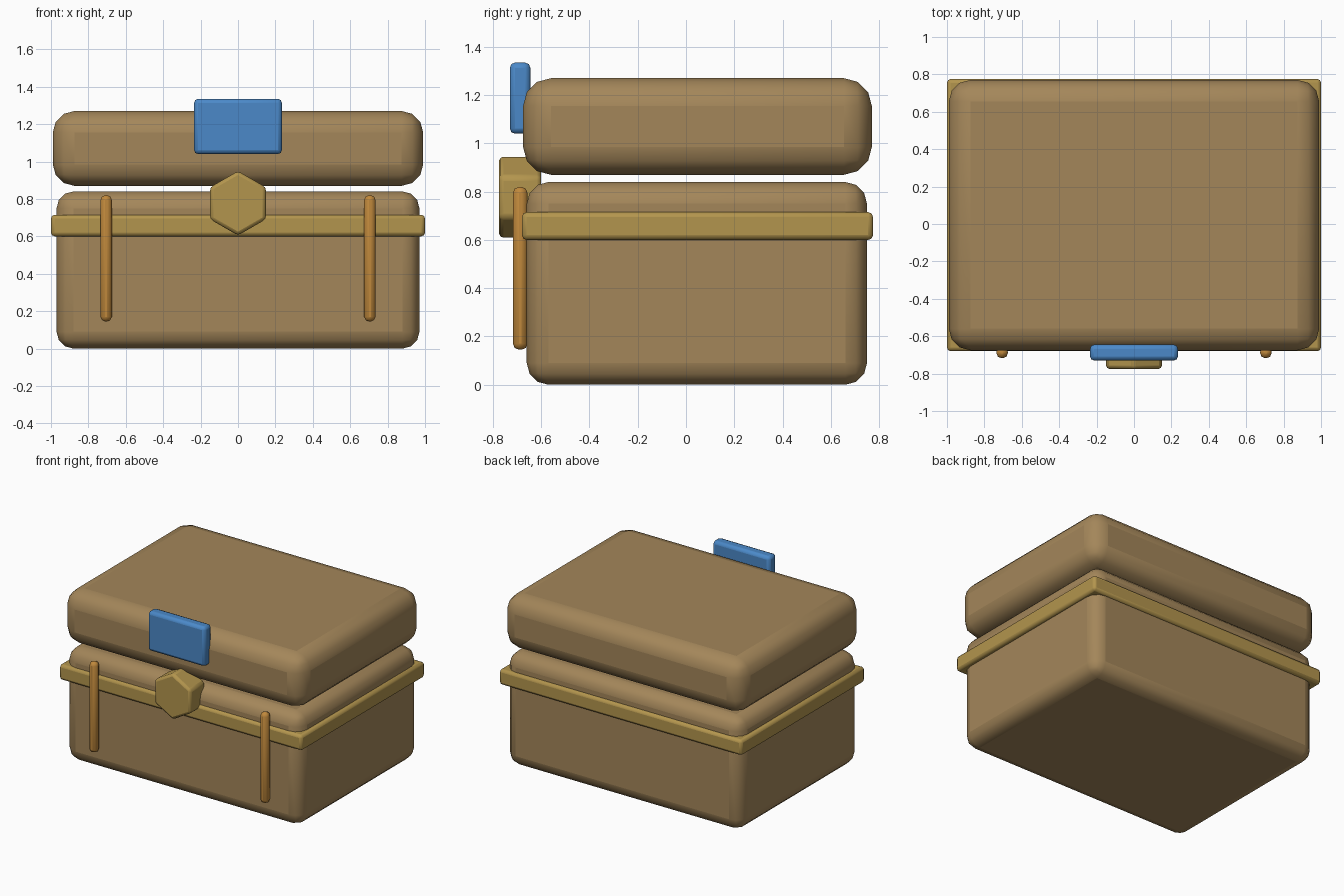
import bpy, math

if "Cube" in bpy.data.objects:
    bpy.data.objects.remove(bpy.data.objects["Cube"])


def material(name, rgb):
    m = bpy.data.materials.new(name)
    m.diffuse_color = (*rgb, 1.0)
    m.use_nodes = True
    m.node_tree.nodes["Principled BSDF"].inputs["Base Color"].default_value = m.diffuse_color
    return m


brown = material("brown leather", (0.37, 0.24, 0.102))
gold = material("dull gold", (0.45, 0.30, 0.075))
orange = material("orange brass", (0.53, 0.25, 0.045))
blue = material("blue", (0.07, 0.25, 0.58))


def finish(ob, name, mat, bevel, segments):
    """Name, colour, bevel and smooth an object."""
    ob.name = name
    ob.data.materials.append(mat)
    bpy.ops.object.transform_apply(location=False, rotation=True, scale=True)
    mod = ob.modifiers.new("rounded_edges", 'BEVEL')
    mod.width = bevel
    mod.segments = segments
    mod.limit_method = 'ANGLE'
    bpy.ops.object.shade_smooth_by_angle(angle=math.radians(50))
    return ob


def box(name, x, y, z, mat, bevel, segments=2):
    """Bevelled box from (min, max) ranges on each axis."""
    bpy.ops.mesh.primitive_cube_add(size=1, location=[(a + b) / 2 for a, b in (x, y, z)])
    ob = bpy.context.object
    ob.scale = [b - a for a, b in (x, y, z)]
    return finish(ob, name, mat, bevel, segments)


# Case body and floating lid
box("case_body", (-0.97, 0.97), (-0.66, 0.75), (0.0, 0.84), brown, 0.09, 3)
box("lid", (-0.99, 0.99), (-0.675, 0.77), (0.87, 1.27), brown, 0.115, 3)

# Metal band round the rim
box("rim_band", (-1.0, 1.0), (-0.68, 0.775), (0.60, 0.715), gold, 0.02)

# Front plate on the lid
box("front_plate", (-0.235, 0.235), (-0.73, -0.645), (1.04, 1.335), blue, 0.022)

# Vertical straps
for side, sx in (("left", -1), ("right", 1)):
    c = 0.705 * sx
    box("strap_" + side, (c - 0.03, c + 0.03), (-0.717, -0.657), (0.145, 0.82), orange, 0.025)

# Hexagonal clasp, points up and down
bpy.ops.mesh.primitive_cylinder_add(vertices=6, radius=0.172, depth=0.175,
                                    location=(0, -0.6875, 0.777),
                                    rotation=(math.radians(90), 0, 0))
finish(bpy.context.object, "clasp", gold, 0.018, 2)
